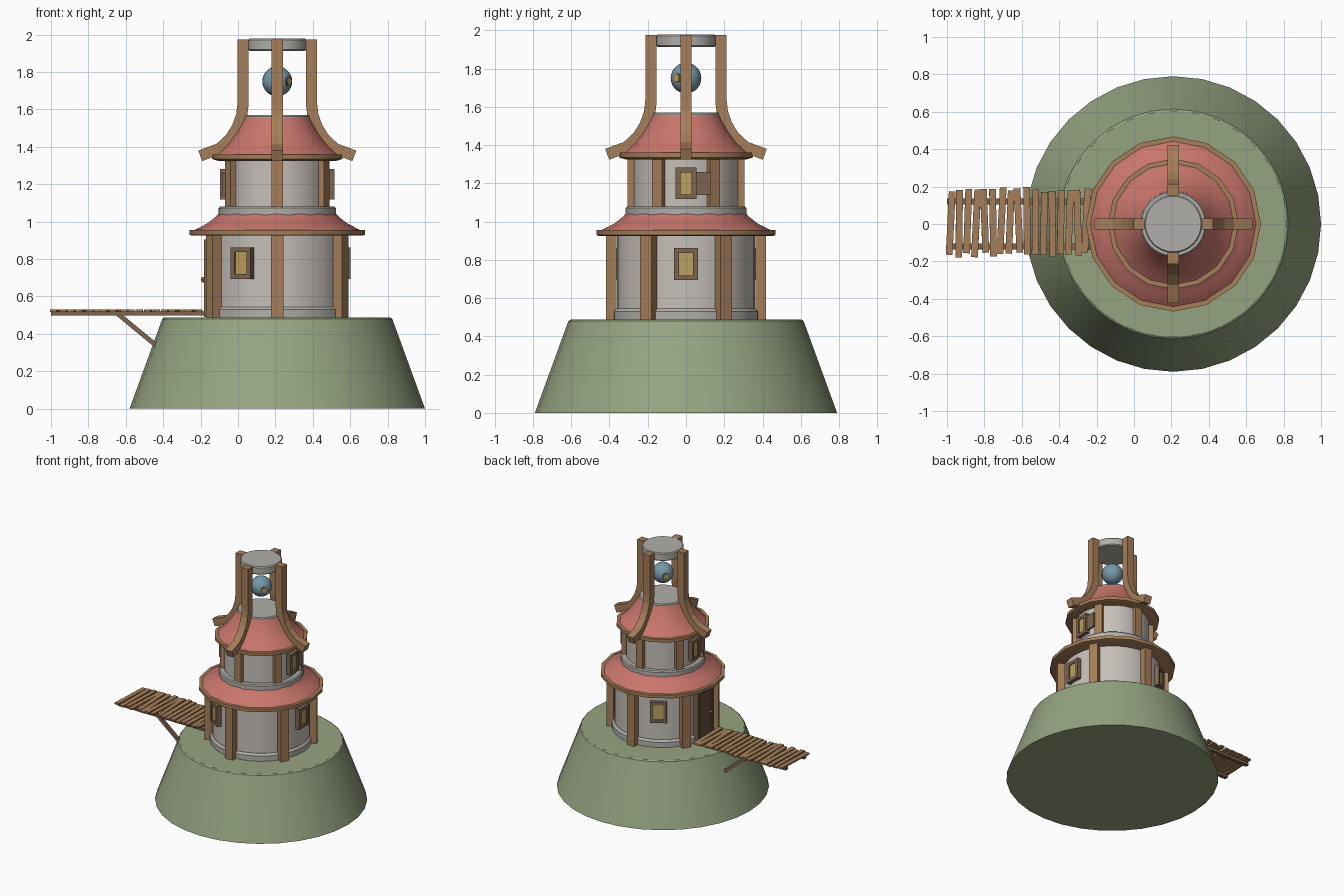
import bpy, bmesh, math, random
from mathutils import Matrix, Vector

if "Cube" in bpy.data.objects:
    bpy.data.objects.remove(bpy.data.objects["Cube"])

random.seed(4)
CX = 0.21  # tower axis


def mat(name, rgb):
    m = bpy.data.materials.new(name)
    m.diffuse_color = (*rgb, 1)
    m.use_nodes = True
    m.node_tree.nodes["Principled BSDF"].inputs["Base Color"].default_value = m.diffuse_color
    return m


GREEN = mat("moss_green", (0.30, 0.37, 0.22))
RED = mat("roof_red", (0.58, 0.18, 0.15))
WOOD = mat("warm_wood", (0.38, 0.21, 0.10))
DARK = mat("weathered_wood", (0.20, 0.13, 0.08))
DOOR = mat("door_brown", (0.14, 0.075, 0.045))
PLASTER = mat("plaster", (0.56, 0.52, 0.48))
STONE = mat("pale_stone", (0.44, 0.43, 0.40))
GOLD = mat("lamp_gold", (0.50, 0.36, 0.11))
BLUE = mat("orb_blue", (0.18, 0.32, 0.40))


def finish(name, bm, material, smooth=True):
    bmesh.ops.recalc_face_normals(bm, faces=bm.faces)
    me = bpy.data.meshes.new(name)
    bm.to_mesh(me)
    bm.free()
    me.materials.append(material)
    ob = bpy.data.objects.new(name, me)
    bpy.context.collection.objects.link(ob)
    if smooth:
        bpy.ops.object.select_all(action='DESELECT')
        ob.select_set(True)
        bpy.context.view_layer.objects.active = ob
        bpy.ops.object.shade_smooth_by_angle(angle=math.radians(30))
    return ob


def lathe(name, profile, material, n=32):
    """Solid of revolution around the tower axis from (radius, z) points."""
    bm = bmesh.new()
    rings = []
    for r, z in profile:
        rings.append([bm.verts.new((CX + r * math.cos(2 * math.pi * i / n),
                                    r * math.sin(2 * math.pi * i / n), z)) for i in range(n)])
    for a, b in zip(rings, rings[1:]):
        for i in range(n):
            j = (i + 1) % n
            bm.faces.new((a[i], a[j], b[j], b[i]))
    bm.faces.new(rings[0])
    bm.faces.new(rings[-1])
    return finish(name, bm, material)


def box(name, size, matrix, material):
    bm = bmesh.new()
    bmesh.ops.create_cube(bm, size=1, matrix=matrix @ Matrix.Diagonal((*size, 1)))
    return finish(name, bm, material, False)


def around(deg, r, z, side=0):
    """Frame on the tower: local x points outward, local y runs sideways."""
    return (Matrix.Translation((CX, 0, 0)) @ Matrix.Rotation(math.radians(deg), 4, 'Z')
            @ Matrix.Translation((r, side, z)))


# Hill and stacked tower body
lathe("hill", [(0.79, 0), (0.615, 0.48), (0.605, 0.487)], GREEN)
lathe("lower_wall", [(0.362, 0.48), (0.362, 0.94)], PLASTER)
lathe("foundation_ring", [(0.38, 0.48), (0.38, 0.53), (0.365, 0.545)], STONE)
lathe("upper_wall", [(0.275, 1.07), (0.275, 1.35)], PLASTER)
lathe("middle_ring", [(0.315, 1.03), (0.315, 1.072), (0.307, 1.08)], STONE)
lathe("lantern_floor", [(0.176, 1.54), (0.176, 1.562), (0.17, 1.57)], STONE)
lathe("lantern_cap", [(0.148, 1.913), (0.155, 1.92), (0.155, 1.97), (0.148, 1.978)], STONE)

# Flared roofs with wooden eaves
lathe("lower_roof", [(0.45, 0.945), (0.44, 0.957), (0.375, 0.99), (0.33, 1.025), (0.315, 1.042)],
      RED, 16)
lathe("lower_eave", [(0.455, 0.925), (0.468, 0.93), (0.468, 0.955), (0.442, 0.955), (0.442, 0.94)],
      WOOD, 16)
lathe("upper_roof", [(0.335, 1.35), (0.318, 1.365), (0.27, 1.41), (0.225, 1.47),
                     (0.19, 1.53), (0.178, 1.555)], RED, 16)
lathe("upper_eave", [(0.315, 1.325), (0.349, 1.335), (0.349, 1.36), (0.323, 1.36), (0.323, 1.34)],
      WOOD, 16)

# Timber posts on both floors
for k in range(6):
    a = 30 + 60 * k
    box("lower_post", (0.055, 0.068, 0.45), around(a, 0.392, 0.71), WOOD)
    box("upper_post", (0.045, 0.06, 0.27), around(a, 0.283, 1.205), WOOD)


# Curved rafters rising to the cap
def rafter(deg):
    path = [(0.183, 1.975), (0.183, 1.63), (0.19, 1.57), (0.213, 1.505),
            (0.25, 1.445), (0.31, 1.39), (0.412, 1.352)]
    pts = [Vector(p) for p in path]
    frame = around(deg, 0, 0)
    bm = bmesh.new()
    loops = []
    for i, p in enumerate(pts):
        t = (pts[min(i + 1, len(pts) - 1)] - pts[max(i - 1, 0)]).normalized()
        nrm = Vector((-t.y, t.x)) * 0.03
        loops.append([bm.verts.new(frame @ Vector((p.x + s * nrm.x, w, p.y + s * nrm.y)))
                      for s, w in ((1, -0.03), (1, 0.03), (-1, 0.03), (-1, -0.03))])
    for a, b in zip(loops, loops[1:]):
        for i in range(4):
            j = (i + 1) % 4
            bm.faces.new((a[i], a[j], b[j], b[i]))
    bm.faces.new(loops[0])
    bm.faces.new(loops[-1])
    finish("rafter", bm, WOOD, False)


for k in range(4):
    rafter(90 * k)


# Framed windows
def window(deg, r, z, w, h):
    for s in (-1, 1):
        box("window_jamb", (0.05, 0.025, h), around(deg, r, z, s * (w / 2 - 0.0125)), DARK)
        box("window_rail", (0.046, w - 0.05, 0.025),
            around(deg, r, z + s * (h / 2 - 0.0125)), DARK)
    box("window_pane", (0.03, w - 0.04, h - 0.04), around(deg, r, z), GOLD)


for a in (0, 120, 240):
    window(a, 0.367, 0.778, 0.125, 0.168)
for a in (0, 180):
    window(a, 0.28, 1.2, 0.108, 0.165)
    box("shutter", (0.014, 0.08, 0.12), around(a, 0.285, 1.2, 0.092), DARK)

# Door with frame and knob
box("door", (0.05, 0.17, 0.38), around(180, 0.36, 0.68), DOOR)
for s in (-1, 1):
    box("door_jamb", (0.06, 0.022, 0.41), around(180, 0.362, 0.695, s * 0.093), DARK)
box("door_lintel", (0.06, 0.21, 0.025), around(180, 0.363, 0.893), DARK)
bm = bmesh.new()
bmesh.ops.create_uvsphere(bm, u_segments=10, v_segments=6, radius=0.015,
                          matrix=around(180, 0.395, 0.69, 0.055))
finish("door_knob", bm, DARK)

# Floating orb with a lens on opposite sides
bm = bmesh.new()
bmesh.ops.create_uvsphere(bm, u_segments=24, v_segments=14, radius=0.08,
                          matrix=Matrix.Translation((CX, 0, 1.75)))
finish("orb", bm, BLUE)
for a in (-38, 142):
    for nm, rad, out, m in (("lens_rim", 0.026, 0.071, DARK), ("lens", 0.019, 0.074, GOLD)):
        bm = bmesh.new()
        bmesh.ops.create_cone(bm, cap_ends=True, segments=16, radius1=rad, radius2=rad, depth=0.016,
                              matrix=around(a, out, 1.75) @ Matrix.Rotation(math.pi / 2, 4, 'Y'))
        finish(nm, bm, m)

# Plank bridge with beams and struts
count = 18
for i in range(count):
    x = -0.98 + i * 0.77 / (count - 1)
    m = (Matrix.Translation((x, 0.01 + random.uniform(-0.01, 0.01), 0.524))
         @ Matrix.Rotation(math.radians(random.uniform(-3.5, 3.5)), 4, 'Z')
         @ Matrix.Rotation(math.radians(random.uniform(-3, 3)), 4, 'Y'))
    box("bridge_plank", (0.036, 0.35 + random.uniform(-0.015, 0.015), 0.013), m, WOOD)
p, q = Vector((-0.64, 0, 0.505)), Vector((-0.44, 0, 0.34))
tilt = math.atan2(p.z - q.z, q.x - p.x)
for s in (-1, 1):
    box("bridge_beam", (0.82, 0.03, 0.022), Matrix.Translation((-0.59, s * 0.12, 0.508)), DARK)
    box("bridge_strut", ((q - p).length, 0.025, 0.025),
        Matrix.Translation((p + q) / 2 + Vector((0, s * 0.12, 0)))
        @ Matrix.Rotation(tilt, 4, 'Y'), DARK)
